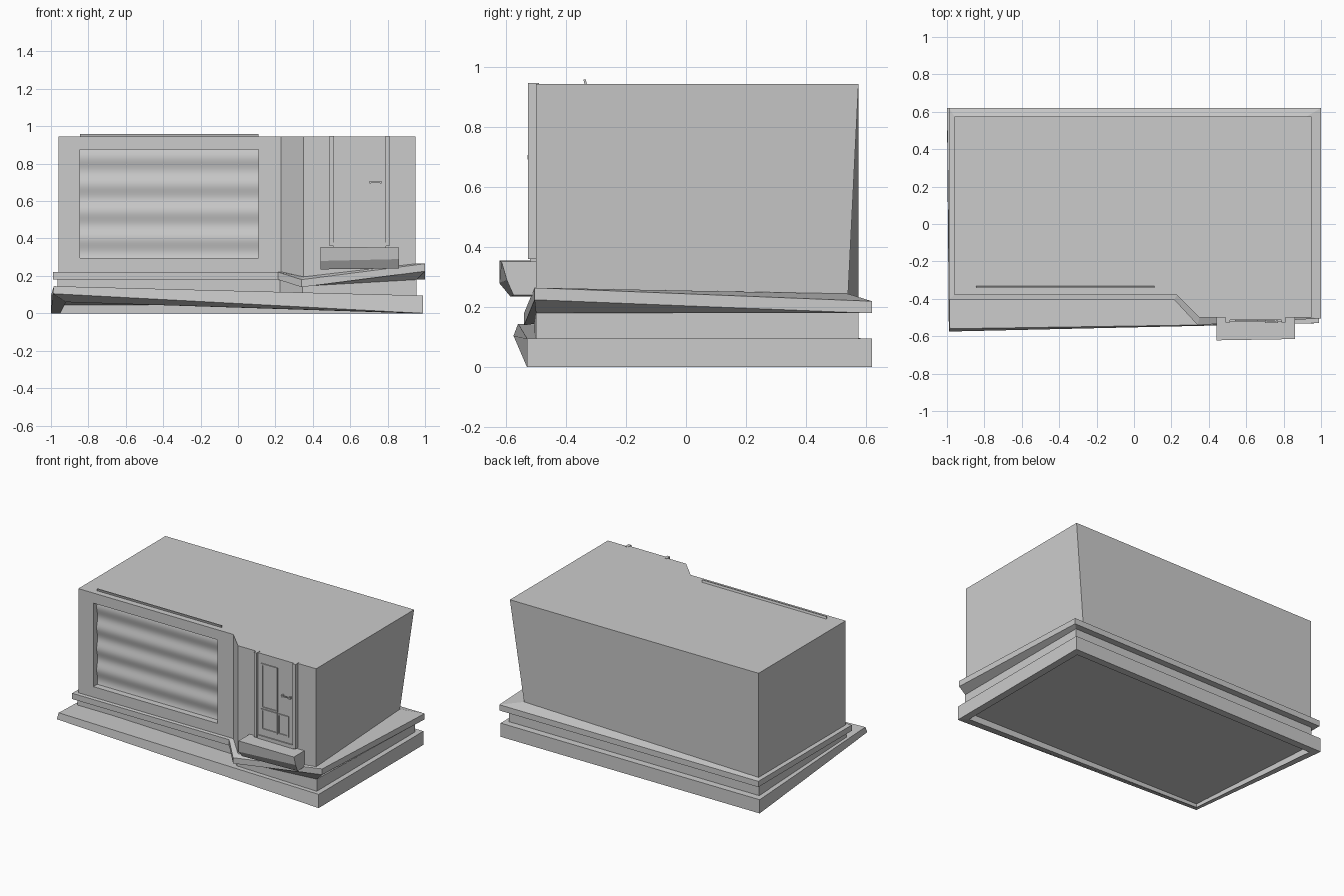
import bpy, bmesh, math

if "Cube" in bpy.data.objects:
    bpy.data.objects.remove(bpy.data.objects["Cube"])


def mesh_object(name, verts, faces):
    mesh = bpy.data.meshes.new(name)
    mesh.from_pydata(verts, [], faces)
    bm = bmesh.new()
    bm.from_mesh(mesh)
    bmesh.ops.recalc_face_normals(bm, faces=bm.faces)
    bm.to_mesh(mesh)
    bm.free()
    obj = bpy.data.objects.new(name, mesh)
    bpy.context.collection.objects.link(obj)
    return obj


def loft(name, rings):
    """Closed solid through a stack of rings with equal point counts."""
    n = len(rings[0])
    verts = [v for ring in rings for v in ring]
    faces = [list(range(n)), list(range(len(verts) - n, len(verts)))]
    for k in range(len(rings) - 1):
        for i in range(n):
            j = (i + 1) % n
            faces.append([k * n + i, k * n + j, (k + 1) * n + j, (k + 1) * n + i])
    return mesh_object(name, verts, faces)


def at(outline, z):
    zs = z if isinstance(z, (list, tuple)) else [z] * len(outline)
    return [(x, y, h) for (x, y), h in zip(outline, zs)]


def box(name, x0, x1, y0, y1, z0, z1):
    outline = [(x0, y0), (x1, y0), (x1, y1), (x0, y1)]
    return loft(name, [at(outline, z0), at(outline, z1)])


def trim(name, x0, x1, z0, z1, y0, y1, t):
    """Rectangular border standing in the xz plane."""
    box(name + "_left", x0, x0 + t, y0, y1, z0, z1)
    box(name + "_right", x1 - t, x1, y0, y1, z0, z1)
    box(name + "_bottom", x0 + t, x1 - t, y0, y1, z0, z0 + t)
    box(name + "_top", x0 + t, x1 - t, y0, y1, z1 - t, z1)


# Warped plinth with a shallow hollow underneath
hollow = [(-0.92, -0.49), (0.94, -0.48), (0.94, 0.57), (-0.95, 0.57)]
base = [(-0.99, -0.575), (0.99, -0.53), (0.99, 0.62), (-1.0, 0.62)]
base_top = [(-0.985, -0.56), (0.99, -0.53), (0.99, 0.62), (-1.0, 0.62)]
loft("plinth", [at(hollow, [0.085, 0.045, 0.045, 0.045]),
                at(hollow, [0.06, 0, 0, 0]),
                at(base, [0.105, 0, 0, 0]),
                at(base_top, [0.145, 0.095, 0.095, 0.095])])

# Recessed neck and projecting ledge above it
neck = [(-0.965, -0.385), (0.225, -0.385), (0.345, -0.505),
        (0.955, -0.5), (0.955, 0.575), (-0.965, 0.575)]
loft("neck", [at(neck, 0.08), at(neck, [0.19, 0.19, 0.17, 0.19, 0.19, 0.19])])

ledge = [(-0.99, -0.405), (0.215, -0.405), (0.34, -0.54),
         (1.0, -0.505), (1.0, 0.62), (-0.99, 0.62)]
body_low = [(-0.96, -0.38), (0.23, -0.38), (0.35, -0.5),
            (0.95, -0.5), (0.865, 0.54), (-0.96, 0.575)]
loft("ledge", [at(neck, [0.18, 0.18, 0.145, 0.18, 0.18, 0.18]),
               at(ledge, [0.18, 0.18, 0.14, 0.225, 0.18, 0.18]),
               at(ledge, [0.22, 0.22, 0.18, 0.265, 0.22, 0.22]),
               at(body_low, [0.222, 0.222, 0.195, 0.265, 0.245, 0.222])])

# Main body with a stepped front and a window recess
body_top = [(-0.96, -0.38), (0.23, -0.38), (0.35, -0.5),
            (0.95, -0.5), (0.95, 0.575), (-0.96, 0.575)]
body = loft("body", [at(body_low, [0.215, 0.215, 0.19, 0.255, 0.24, 0.215]),
                     at(body_top, 0.945)])
cutter = box("window_cutter", -0.845, 0.11, -0.45, -0.32, 0.295, 0.875)
cutter.hide_render = True
cutter.hide_viewport = True
cutter.display_type = 'WIRE'
cut = body.modifiers.new("window", 'BOOLEAN')
cut.object = cutter
cut.operation = 'DIFFERENCE'
cut.solver = 'EXACT'

# Wavy roller shutter that pokes out above the roof
steps = 56
front = []
for i in range(steps + 1):
    z = 0.29 + 0.67 * i / steps
    front.append((-0.338 + 0.006 * math.sin(z / 0.145 * 2 * math.pi), z))
profile = front + [(y + 0.008, z) for y, z in reversed(front)]
shutter = loft("roller_shutter", [[(x, y, z) for y, z in profile] for x in (-0.845, 0.11)])
bpy.context.view_layer.objects.active = shutter
shutter.select_set(True)
bpy.ops.object.shade_smooth_by_angle(angle=math.radians(40))
shutter.select_set(False)

# Door leaf, frame and raised panels
box("door_leaf", 0.51, 0.79, -0.512, -0.49, 0.36, 0.945)
for side, x in (("left", 0.49), ("right", 0.788)):
    box("door_jamb_" + side, x, x + 0.022, -0.527, -0.49, 0.36, 0.947)
box("door_sill", 0.51, 0.79, -0.52, -0.49, 0.35, 0.378)
for i, (x0, x1, z0, z1) in enumerate([(0.54, 0.664, 0.57, 0.88),
                                      (0.54, 0.664, 0.42, 0.565),
                                      (0.666, 0.75, 0.42, 0.565)]):
    trim("door_panel_%d" % (i + 1), x0, x1, z0, z1, -0.519, -0.505, 0.01)

# Door handle
box("handle_bar", 0.70, 0.77, -0.529, -0.522, 0.697, 0.704)
for i, x in enumerate((0.703, 0.76)):
    box("handle_post_%d" % (i + 1), x, x + 0.008, -0.529, -0.505, 0.693, 0.708)

# Door step with a chamfered underside, tapering to the right
step = [(-0.49, 0.235), (-0.585, 0.235), (-0.622, 0.28), (-0.622, 0.355), (-0.49, 0.355)]
right = [(-0.49, 0.24), (-0.575, 0.24), (-0.597, 0.29), (-0.615, 0.352), (-0.49, 0.352)]
loft("door_step", [[(0.44, y, z) for y, z in step], [(0.86, y, z) for y, z in right]])
